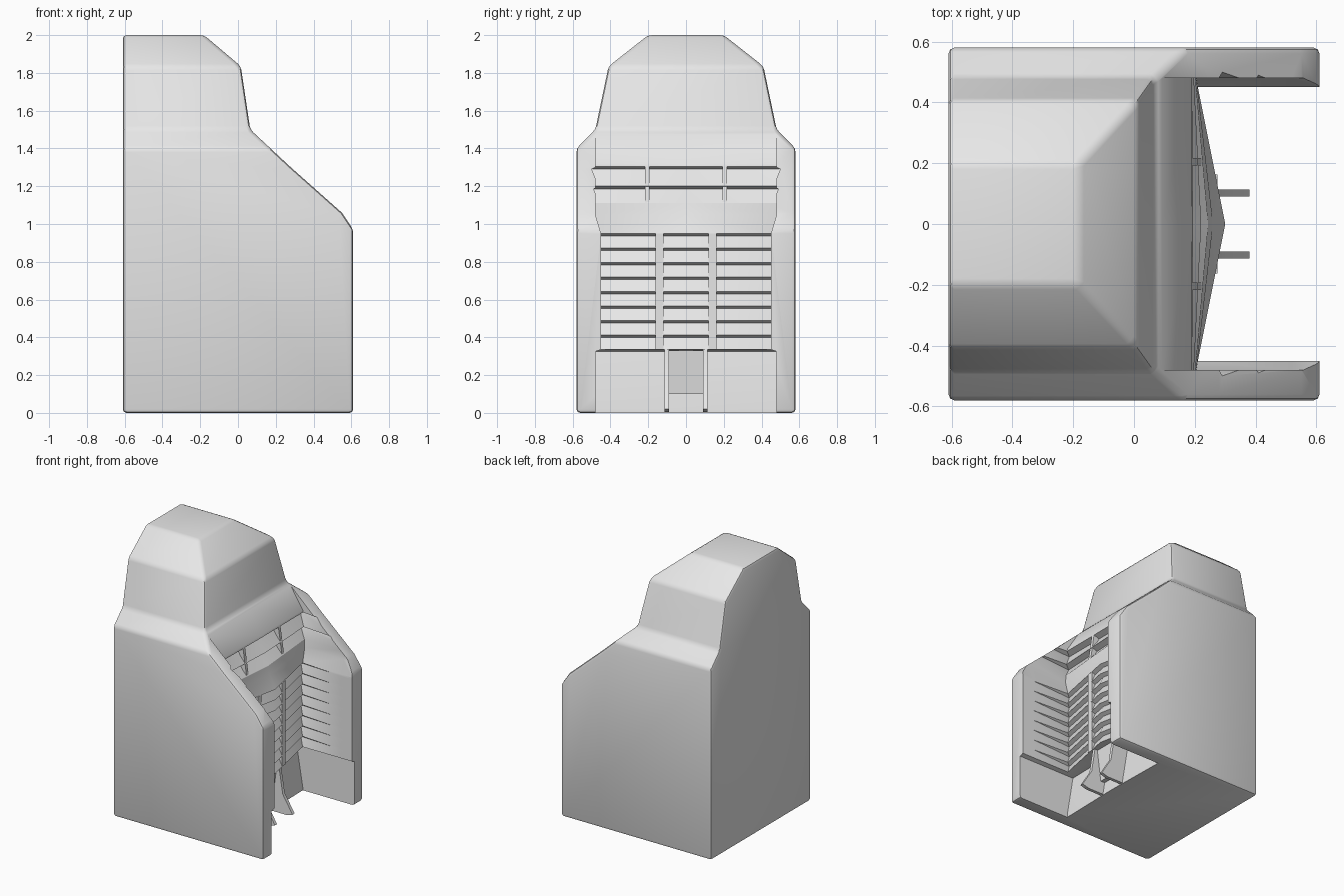
import bpy, bmesh
from mathutils import Vector

cube = bpy.data.objects.get("Cube")
if cube:
    bpy.data.objects.remove(cube, do_unlink=True)

grey = bpy.data.materials.new("light_grey")
grey.use_nodes = True
grey.diffuse_color = (0.8, 0.8, 0.8, 1)
grey.node_tree.nodes["Principled BSDF"].inputs["Base Color"].default_value = (0.8, 0.8, 0.8, 1)


def loft(name, rings):
    """Closed solid through a list of matching 3D rings."""
    bm = bmesh.new()
    rows = [[bm.verts.new(p) for p in ring] for ring in rings]
    n = len(rows[0])
    for a, b in zip(rows, rows[1:]):
        for i in range(n):
            j = (i + 1) % n
            bm.faces.new((a[i], a[j], b[j], b[i]))
    bm.faces.new(rows[0][::-1])
    bm.faces.new(rows[-1])
    if len(rows) > 2:
        bmesh.ops.triangulate(bm, faces=bm.faces[:])
    bmesh.ops.recalc_face_normals(bm, faces=bm.faces[:])
    mesh = bpy.data.meshes.new(name)
    bm.to_mesh(mesh)
    bm.free()
    mesh.materials.append(grey)
    obj = bpy.data.objects.new(name, mesh)
    bpy.context.collection.objects.link(obj)
    return obj


def side_prism(name, profile, y0, y1):
    return loft(name, [[(x, y, z) for x, z in profile] for y in (y0, y1)])


def apply_modifiers(obj):
    graph = bpy.context.evaluated_depsgraph_get()
    mesh = bpy.data.meshes.new_from_object(obj.evaluated_get(graph))
    obj.modifiers.clear()
    obj.data = mesh


def boolean(obj, cutter, operation):
    mod = obj.modifiers.new(operation.title(), "BOOLEAN")
    mod.object, mod.operation, mod.solver = cutter, operation, "EXACT"
    apply_modifiers(obj)
    bpy.data.objects.remove(cutter, do_unlink=True)


# Housing: side outline crossed with end outline
half = [(0.58, 0), (0.58, 1.4), (0.48, 1.5), (0.41, 1.835), (0.2, 2)]
outline = half + [(-y, z) for y, z in reversed(half)]
body = loft("housing", [[(x, y, z) for y, z in outline] for x in (-0.61, 0.9)])
side = [(-0.9, -0.2), (0.61, -0.2), (0.61, 0.97), (0.55, 1.06), (0.28, 1.3),
        (0.065, 1.5), (0.015, 1.835), (-0.18, 2), (-0.3, 2.1), (-0.9, 2.1)]
boolean(body, side_prism("side_outline", side, -0.9, 0.9), "INTERSECT")
bm = bmesh.new()
bm.from_mesh(body.data)
bmesh.ops.remove_doubles(bm, verts=bm.verts[:], dist=0.002)
bmesh.ops.dissolve_limit(bm, angle_limit=0.02, verts=bm.verts[:], edges=bm.edges[:])
bm.to_mesh(body.data)
bm.free()
bevel = body.modifiers.new("Soft edges", "BEVEL")
bevel.width, bevel.segments = 0.02, 2
bevel.limit_method, bevel.angle_limit = "ANGLE", 0.5
apply_modifiers(body)


# Open bay: stacked sections with grooves between the slats
def section(z, corner, middle, width, groove=0.0):
    right = [(0.9, -width), (0.52, -width), (corner - groove, -width - 0.7 * groove)]
    left = [(x, -y) for x, y in reversed(right)]
    return [(x, y, z) for x, y in right + [(middle - groove, 0)] + left]


sections = [section(-0.1, 0.19, 0.2, 0.48), section(0.02, 0.19, 0.2, 0.48),
            section(0.325, 0.14, 0.15, 0.48), section(0.335, 0.21, 0.3, 0.45)]
pitch = 0.077
for i in range(8):
    z = 0.335 + i * pitch
    sections.append(section(z + pitch - 0.014, 0.21, 0.3, 0.45, 0.03))
    sections.append(section(z + pitch, 0.21, 0.3, 0.45))
sections.append(section(1.05, 0.205, 0.26, 0.48))
for z in (1.11, 1.2, 1.305):
    drop = (1.32 - z) / 0.35
    corner, middle = 0.19 + 0.02 * drop, 0.19 + 0.09 * drop
    if z > 1.11:
        sections.append(section(z - 0.015, corner, middle, 0.48, 0.045))
    sections.append(section(z, corner, middle, 0.48))
sections += [section(1.32, 0.19, 0.19, 0.48), section(1.51, 0.07, 0.07, 0.48)]
boolean(body, loft("bay_cutter", sections), "DIFFERENCE")
parts = [body]

# Uprights across the slats and flared fins below
lower = [(0.2, 0.335), (0.274, 0.335), (0.274, 0.95), (0.2, 0.95)]
upper = [(0.12, 1.11), (0.222, 1.11), (0.193, 1.305), (0.12, 1.305)]
fin = [(0.12, 0.34), (0.27, 0.34), (0.3, 0.15), (0.38, 0.02), (0.33, 0.005), (0.12, 0.005)]
for s, word in ((-1, "right"), (1, "left")):
    for name, profile, y, t in (("lower_upright", lower, 0.14, 0.022),
                                ("upper_upright", upper, 0.205, 0.012),
                                ("fin", fin, 0.102, 0.012)):
        parts.append(side_prism(word + "_" + name, profile, s * y - t, s * y + t))

# Plate between the fins
plate = [(0.13, 0.1), (0.22, 0.1), (0.25, 0.33), (0.13, 0.33)]
parts.append(side_prism("fin_plate", plate, -0.092, 0.092))

bpy.ops.object.select_all(action="DESELECT")
for obj in parts:
    obj.select_set(True)
bpy.context.view_layer.objects.active = body
bpy.ops.object.shade_smooth_by_angle()
